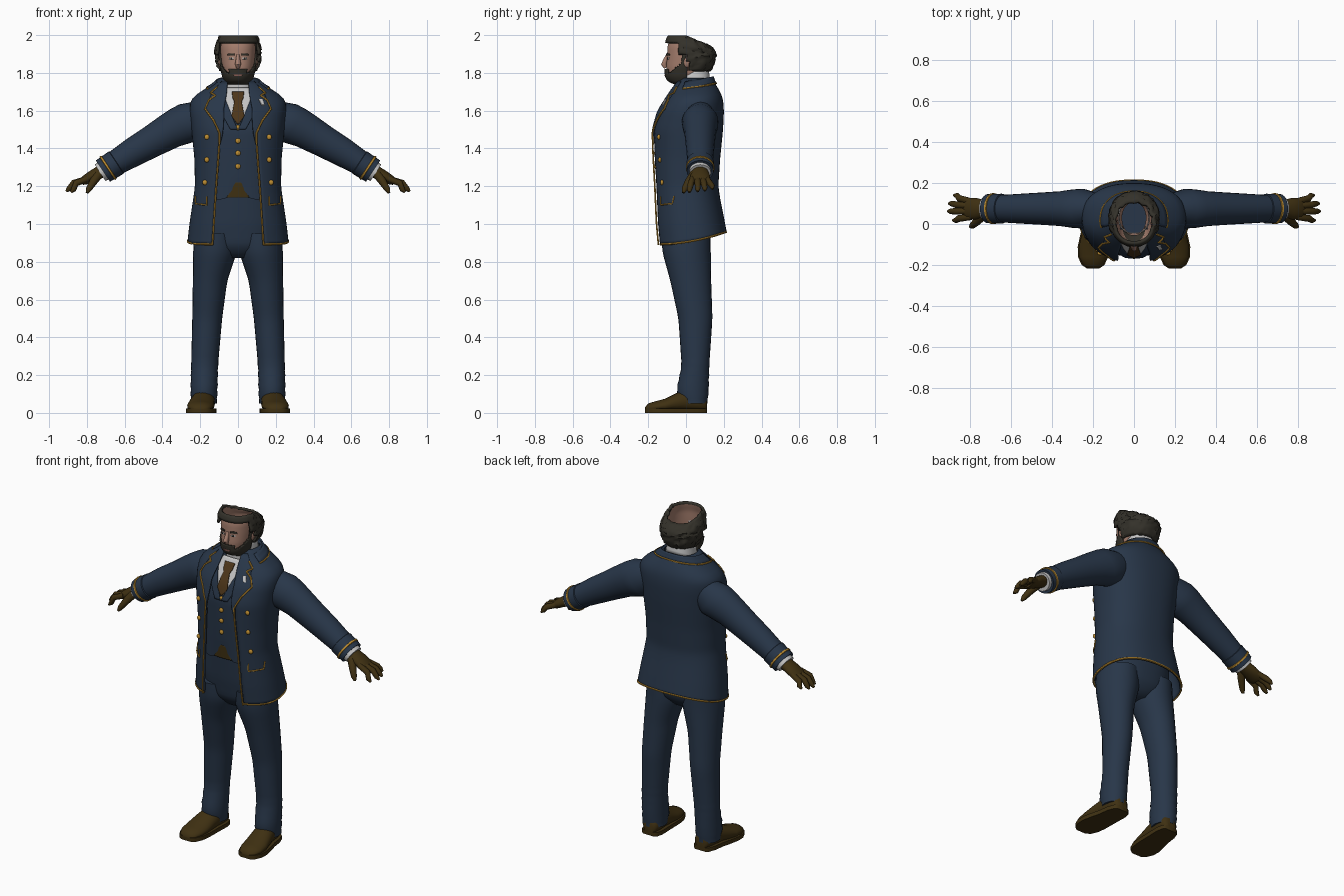
import bpy, bmesh, math, random
from mathutils import Vector

random.seed(4)
cube = bpy.data.objects.get("Cube")
if cube:
    bpy.data.objects.remove(cube)


def material(name, r, g, b):
    m = bpy.data.materials.new(name)
    m.use_nodes = True
    m.diffuse_color = (r, g, b, 1)
    m.node_tree.nodes["Principled BSDF"].inputs["Base Color"].default_value = (r, g, b, 1)
    return m


navy = material("navy cloth", .021, .037, .066)
gold = material("gold braid", .50, .26, .03)
leather = material("brown leather", .05, .030, .006)
tie_brown = material("tie brown", .075, .037, .01)
skin = material("skin", .38, .21, .155)
hair_mat = material("dark hair", .034, .031, .023)
white = material("shirt white", .55, .55, .55)
lip = material("lips", .27, .12, .10)


def clamp(t):
    return max(0, min(1, t))


def lerp_rows(rows, z):
    """Linear lookup in rows that begin with a height."""
    if z <= rows[0][0]:
        return rows[0][1:]
    for a, b in zip(rows, rows[1:]):
        if z <= b[0]:
            t = (z - a[0]) / (b[0] - a[0])
            return [u + (v - u) * t for u, v in zip(a[1:], b[1:])]
    return rows[-1][1:]


def smooth_rows(rows, z, d=.02):
    samples = [lerp_rows(rows, z + k * d / 2) for k in range(-2, 3)]
    return [sum(c) / len(samples) for c in zip(*samples)]


class Body:
    """Rounded vertical form: rows of height, half width, front y, back y."""
    def __init__(self, rows, n=2.3, d=.02):
        self.rows, self.n, self.d = rows, n, d

    def at(self, z, off):
        w, f, b = smooth_rows(self.rows, z, self.d)
        return w + off, (f + b) / 2, (b - f) / 2 + off

    def pt(self, a, z, off=0):
        w, cy, r = self.at(z, off)
        s, c = math.sin(a), math.cos(a)
        e = 2 / self.n
        return Vector((math.copysign(abs(s) ** e * w, s), cy - math.copysign(abs(c) ** e * r, c), z))

    def front(self, x, z, off=0):
        w, cy, r = self.at(z, off)
        k = min(abs(x) / w, .98)
        return Vector((x, cy - r * (1 - k ** self.n) ** (1 / self.n), z))

    def rings(self, z0, z1, steps, off=0, sides=48):
        return [[self.pt(math.tau * i / sides, z0 + (z1 - z0) * k / steps, off)
                 for i in range(sides)] for k in range(steps + 1)]


def grid(name, rings, mat, closed=True, caps=False, keep=None, thick=0):
    bm = bmesh.new()
    vs = [[bm.verts.new(p) for p in r] for r in rings]
    n = len(rings[0])
    for lo, hi in zip(vs, vs[1:]):
        for i in range(n if closed else n - 1):
            j = (i + 1) % n
            quad = (lo[i], lo[j], hi[j], hi[i])
            mid = sum((v.co for v in quad), Vector()) / 4
            if keep is None or keep(mid):
                bm.faces.new(quad)
    if caps:
        bm.faces.new(vs[0])
        bm.faces.new(vs[-1])
    loose = [v for v in bm.verts if not v.link_faces]
    bmesh.ops.delete(bm, geom=loose, context="VERTS")
    bmesh.ops.recalc_face_normals(bm, faces=bm.faces[:])
    me = bpy.data.meshes.new(name)
    bm.to_mesh(me)
    bm.free()
    me.materials.append(mat)
    me.shade_smooth()
    me.set_sharp_from_angle(angle=math.radians(50))
    ob = bpy.data.objects.new(name, me)
    bpy.context.collection.objects.link(ob)
    if thick:
        mod = ob.modifiers.new("thickness", "SOLIDIFY")
        mod.thickness, mod.offset = thick, 0
    return ob


def tube(name, pts, radii, mat, sides=6):
    pts = [Vector(p) for p in pts]
    rings = []
    for i, p in enumerate(pts):
        t = (pts[min(i + 1, len(pts) - 1)] - pts[max(i - 1, 0)]).normalized()
        u = t.cross(Vector((0, 1, 0)) if abs(t.y) < .8 else Vector((0, 0, 1))).normalized()
        v = t.cross(u)
        r = radii[i] if isinstance(radii, list) else radii
        rings.append([p + (u * math.cos(math.tau * k / sides) + v * math.sin(math.tau * k / sides)) * r
                      for k in range(sides)])
    return grid(name, rings, mat, caps=True)


def trim(name, path, body, s, off=.008, r=.005):
    """Braid laid over the front of a body along x, z points."""
    pts = []
    for a, b in zip(path, path[1:]):
        pts += [[a[i] + (b[i] - a[i]) * k / 6 for i in (0, 1)] for k in range(6)]
    pts.append(path[-1])
    tube(name, [body.front(s * x, z, off) for x, z in pts], r, gold)


def strip(name, rows, body, off, mat, s=1, thick=.006):
    """Plate over the front of a body: rows of height, inner x, outer x."""
    rings = []
    for k in range(17):
        z = rows[0][0] + (rows[-1][0] - rows[0][0]) * k / 16
        a, b = lerp_rows(rows, z)
        rings.append([body.front(s * (a + (b - a) * i / 8), z, off) for i in range(9)])
    grid(name, rings, mat, closed=False, thick=thick)


def ball(name, loc, size, mat):
    rings = [[Vector(loc) + Vector((math.cos(t) * math.sin(p) * size[0],
              math.sin(t) * math.sin(p) * size[1], math.cos(p) * size[2]))
              for t in [math.tau * i / 14 for i in range(14)]]
             for p in [.02 + 3.1 * k / 8 for k in range(9)]]
    grid(name, rings, mat, caps=True)


SIDES = (("left", 1), ("right", -1))

# Coat: open at the front, hem rising at the back
coat = Body([(.89, .262, -.15, .21), (1, .25, -.16, .195), (1.2, .222, -.168, .165),
             (1.35, .225, -.173, .175), (1.5, .24, -.175, .19), (1.6, .25, -.145, .195),
             (1.66, .245, -.105, .19), (1.70, .19, -.08, .175), (1.73, .137, -.06, .155),
             (1.77, .088, -.03, .13)])
opening = [(.89, .135), (1.2, .115), (1.4, .1), (1.5, .1), (1.6, .09), (1.77, .06)]


def coat_row(z, off=0, steps=56):
    w = coat.at(z, off)[0]
    a0 = math.asin((lerp_rows(opening, z)[0] / w) ** (coat.n / 2))
    row = [coat.pt(a0 + (math.tau - 2 * a0) * i / steps, z, off) for i in range(steps + 1)]
    for p in row:
        p.z += .065 * clamp((p.y + .15) / .36) ** 2 * clamp(1 - (z - .89) / .25)
    return row


grid("coat", [coat_row(.89 + .88 * k / 40) for k in range(41)], navy, closed=False, thick=.012)
tube("hem_braid", coat_row(.893, .004), .006, gold)


def collar_row(lift, off):
    return [coat.pt(a, 1.725 - .02 * math.cos(a) + lift, off)
            for a in [1.1 + (math.tau - 2.2) * i / 30 for i in range(31)]]


grid("coat_collar", [collar_row(k * .012, .012) for k in range(4)], navy, closed=False, thick=.008)
tube("collar_braid", collar_row(0, .014), .005, gold)

# Waistcoat with a notched hem, and the trouser seat below it
rings = coat.rings(1.13, 1.71, 24, -.016)
for p in [p for r in rings for p in r if p.y < 0]:
    p.z += .09 * clamp(1 - abs(p.x) / .07) * clamp(1 - (p.z - 1.13) / .12)
grid("waistcoat", rings, navy)
strip("belt_front", [(1.14, -.06, .06), (1.22, -.03, .03)], coat, -.021, leather)
seat = Body([(.82, .05, -.05, .06), (.87, .19, -.11, .12), (1, .215, -.13, .14), (1.2, .195, -.145, .135)])
grid("trouser_seat", seat.rings(.82, 1.2, 14), navy, caps=True)

# Shirt front, tie and waistcoat buttons
strip("shirt_front", [(1.53, -.005, .005), (1.6, -.05, .05), (1.66, -.08, .08), (1.72, -.06, .06)],
      coat, -.012, white)
strip("tie", [(1.53, -.004, .004), (1.57, -.034, .034), (1.655, -.018, .018), (1.66, -.028, .028),
              (1.70, -.032, .032)], coat, -.004, tie_brown)
for z in (1.51, 1.44, 1.375, 1.305):
    ball("waistcoat_button", coat.front(0, z, -.012), (.014, .008, .014), gold)
shirt_collar = Body([(0, .085, -.045, .125), (.08, .072, -.045, .112)])
rings = shirt_collar.rings(0, .075, 4)
for p in [p for r in rings for p in r]:
    p.z += 1.715 + .45 * p.y
grid("shirt_collar", rings, white, thick=.005)

# Lapels, braid, buttons and pockets on each coat front
for side, s in SIDES:
    strip(side + "_lapel", [(1.42, .095, .1), (1.48, .08, .1), (1.55, .075, .13), (1.61, .075, .175),
                            (1.66, .065, .15), (1.69, .06, .14), (1.755, .055, .085)], coat, .009, navy, s)
    strip(side + "_waistcoat_lapel", [(1.5, .002, .04), (1.58, .035, .085), (1.68, .075, .1)],
          coat, -.008, navy, s)
    trim(side + "_front_braid", [(.135, .89), (.115, 1.2), (.1, 1.4), (.097, 1.48), (.13, 1.55),
         (.175, 1.61), (.155, 1.655), (.12, 1.68), (.145, 1.695), (.11, 1.725)], coat, s, .013)
    trim(side + "_pocket_braid", [(.165, 1.145), (.165, 1.1), (.226, 1.108), (.226, 1.148)], coat, s, r=.004)
    for x, z in ((.165, 1.46), (.165, 1.34), (.175, 1.22)):
        ball(side + "_coat_button", coat.front(s * x, z, .008), (.014, .009, .014), gold)
strip("lapel_pin", [(1.63, .125, .14), (1.66, .11, .13)], coat, .016, white)

# Legs and shoes
leg = [(.05, .18, .045, .066, .066), (.08, .18, .035, .07, .082), (.12, .18, .035, .071, .085),
       (.25, .177, .05, .071, .073), (.5, .163, .05, .079, .09), (.7, .148, .025, .091, .108),
       (.85, .122, .003, .116, .128), (.95, .12, 0, .11, .13)]
shoe = [(-.217, .2, .025, .03), (-.2, .2, .05, .05), (-.16, .2, .068, .062), (-.11, .197, .072, .075),
        (-.05, .19, .066, .105), (0, .183, .06, .125), (.06, .178, .057, .12), (.1, .175, .045, .1),
        (.112, .175, .03, .08)]
circle = [math.tau * i / 24 for i in range(24)]
for side, s in SIDES:
    rings = []
    for k in range(37):
        z = .05 + .025 * k
        cx, cy, rx, ry = smooth_rows(leg, z, .03)
        wrinkle = .004 * math.sin(z * 130) * clamp((.3 - z) * 5)
        rings.append([(s * (cx + (rx + wrinkle) * math.sin(a)), cy - (ry + wrinkle) * math.cos(a), z)
                      for a in circle])
    grid(side + "_trouser_leg", rings, navy, caps=True)
    grid(side + "_shoe", [[(s * (cx + w * math.cos(a)), y, max(.02, h * (.5 + .5 * math.sin(a))))
         for a in circle] for y, cx, w, h in shoe], leather, caps=True)
    sole = [[(s * (cx + (w + .006) * u), y, z) for u, z in ((-1, 0), (1, 0), (1, .024), (-1, .024))]
            for y, cx, w, h in shoe]
    grid(side + "_sole", sole, leather, caps=True)


# Sleeves, cuffs and gloves: rows of x, z, radius along y, radius across
def arm_part(name, rows, s, mat, caps=True, cy=.075):
    return grid(name, [[(s * (x + .55 * rn * math.cos(a)), cy + ry * math.sin(a), z + .83 * rn * math.cos(a))
                for a in circle] for x, z, ry, rn in rows], mat, caps=caps)


fingers = (("index", .035, .018, .885, 1.168), ("middle", .062, .062, .91, 1.172),
           ("ring", .088, .1, .905, 1.176), ("little", .11, .14, .88, 1.185))
for side, s in SIDES:
    arm_part(side + "_sleeve", [(.17, 1.58, .07, .085), (.25, 1.54, .097, .112), (.3, 1.52, .094, .106),
             (.36, 1.492, .085, .096), (.45, 1.44, .079, .086), (.55, 1.383, .073, .078),
             (.645, 1.325, .067, .067), (.7, 1.29, .065, .062)], s, navy)
    arm_part(side + "_cuff", [(.642, 1.327, .066, .066), (.645, 1.325, .073, .071),
             (.715, 1.28, .071, .068), (.713, 1.281, .058, .055)], s, navy)
    arm_part(side + "_cuff_braid", [(.682, 1.301, .07, .068), (.684, 1.3, .076, .0745),
             (.692, 1.295, .076, .0745), (.694, 1.294, .07, .068)], s, gold)
    arm_part(side + "_shirt_cuff", [(.7, 1.29, .058, .055), (.73, 1.271, .057, .052)], s, white)
    arm_part(side + "_glove", [(.7, 1.29, .042, .036), (.735, 1.272, .044, .034), (.77, 1.255, .052, .03),
             (.81, 1.232, .052, .025), (.83, 1.22, .04, .016)], s, leather)
    for label, y0, y1, x, z in fingers:
        tube(side + "_" + label + "_finger", [(s * .795, y0, 1.24), (s * (x + .83) / 2, (y0 + y1) / 2, 1.217),
             (s * (x - .015), y1, z + .014), (s * x, y1, z)], [.016, .017, .014, .006], leather, 10)
    tube(side + "_thumb", [(s * .735, .045, 1.265), (s * .765, .015, 1.225), (s * .79, -.008, 1.185),
         (s * .8, -.014, 1.165)], [.024, .021, .016, .007], leather, 10)


# Head: hollow and open at the crown, the rim lower at the back
def tilt(rings):
    for p in [p for r in rings for p in r]:
        p.z -= .045 * clamp(p.y / .1) * clamp((p.z - 1.88) / .1)
    return rings


head = Body([(1.74, .058, -.04, .105), (1.755, .06, -.085, .105), (1.78, .073, -.1, .11),
             (1.83, .085, -.105, .12), (1.89, .092, -.1, .13), (1.94, .093, -.098, .125),
             (1.985, .085, -.085, .11)], 2.2, .008)
grid("head", tilt(head.rings(1.74, 1.985, 20)), skin)

# Beard and moustache
def bearded(p):
    line = 1.798 + .8 * max(0, p.y + .09) + 3 * max(0, p.y + .03)
    return p.y < .005 and p.z < min(line, 1.91) or p.y < -.07 and abs(p.x) < .045 and 1.796 < p.z < 1.82


grid("beard", head.rings(1.742, 1.92, 32, .006, 72), hair_mat, keep=bearded, thick=.01)
strip("mouth", [(1.783, -.02, .02), (1.792, -.024, .024)], head, .011, lip, thick=.004)

# Hair: curly ring around sides and back with a front lock
hair = Body([(1.80, .085, -.09, .115), (1.84, .108, -.105, .142), (1.9, .117, -.106, .152),
             (1.95, .114, -.106, .146), (1.985, .1, -.098, .125), (1.997, .088, -.085, .1)], 2.2, .008)
rings = tilt(hair.rings(1.80, 1.995, 16, 0, 56))
for p in [p for r in rings for p in r if p.y > -.03]:
    p += Vector((p.x, p.y, 0)).normalized() * random.uniform(-.007, .006)
grid("hair", rings, hair_mat, thick=.014, keep=lambda p: p.z > 1.955 or p.y > .012 and p.z > 1.81
     or p.y > -.04 and p.z > 1.9)

# Face details
tube("nose", [(0, -.098, 1.895), (0, -.108, 1.87), (0, -.117, 1.845), (0, -.108, 1.826)],
     [.008, .012, .016, .009], skin, 10)
for side, s in SIDES:
    ball(side + "_ear", (s * .093, .004, 1.858), (.012, .018, .03), skin)
    strip(side + "_brow", [(1.893, .018, .056), (1.903, .02, .05)], head, .004, hair_mat, s)
    strip(side + "_eye", [(1.872, .024, .046), (1.881, .024, .046)], head, .001, white, s, .003)
    strip(side + "_iris", [(1.872, .031, .039), (1.881, .031, .039)], head, .003, hair_mat, s, .003)
